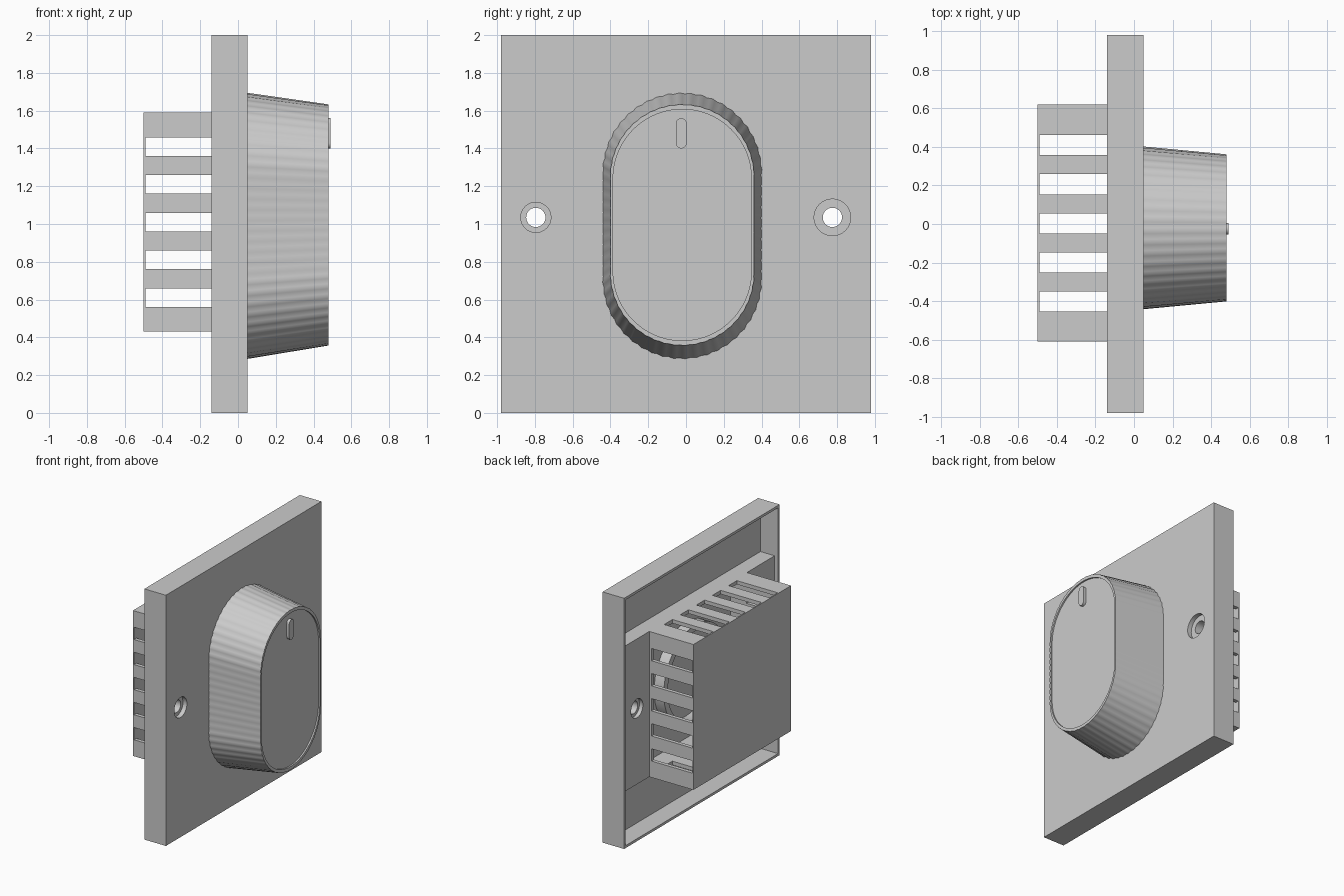
import bpy, bmesh, math

if "Cube" in bpy.data.objects:
    bpy.data.objects.remove(bpy.data.objects["Cube"])


def finish(name, bm):
    bmesh.ops.recalc_face_normals(bm, faces=bm.faces)
    me = bpy.data.meshes.new(name)
    bm.to_mesh(me)
    bm.free()
    ob = bpy.data.objects.new(name, me)
    bpy.context.collection.objects.link(ob)
    return ob


def box(name, x, y, z):
    bm = bmesh.new()
    bmesh.ops.create_cube(bm, size=1)
    for v in bm.verts:
        v.co = [(a[0] + a[1]) / 2 + c * (a[1] - a[0]) for a, c in zip((x, y, z), v.co)]
    return finish(name, bm)


def loft(name, rings):
    """Skin matching closed rings of points and cap both ends."""
    bm = bmesh.new()
    rows = [[bm.verts.new(p) for p in r] for r in rings]
    n = len(rows[0])
    for a, b in zip(rows, rows[1:]):
        for i in range(n):
            bm.faces.new((a[i], a[(i + 1) % n], b[(i + 1) % n], b[i]))
    bm.faces.new(rows[0])
    bm.faces.new(rows[-1])
    return finish(name, bm)


def pill(x, cy, cz, r, half, arc, side, amp=0.0):
    """Upright rounded slot outline at depth x, optionally ribbed."""
    s, pts = half - r, []
    for end, start in ((1, 0), (-1, math.pi)):
        for i in range(arc):
            a = start + math.pi * i / arc
            k = r + amp * math.sin(i * math.pi / 2)
            pts.append((x, cy + k * math.cos(a), cz + end * s + k * math.sin(a)))
        for i in range(side):
            k = r + 0.4 * amp * math.sin(i * math.pi / 2)
            pts.append((x, cy - end * k, cz + end * s * (1 - 2 * i / side)))
    return pts


def rod(name, x0, x1, y, z, r, n=32):
    ring = [(y + r * math.cos(2 * math.pi * i / n), z + r * math.sin(2 * math.pi * i / n)) for i in range(n)]
    return loft(name, [[(x, *p) for p in ring] for x in (x0, x1)])


def cut(target, cutters):
    for c in cutters:
        m = target.modifiers.new("cut", "BOOLEAN")
        m.operation, m.solver, m.object = "DIFFERENCE", "EXACT", c
        bpy.context.view_layer.objects.active = target
        bpy.ops.object.modifier_apply(modifier=m.name)
        bpy.data.objects.remove(c, do_unlink=True)


def smooth(ob, angle=35):
    bpy.ops.object.select_all(action="DESELECT")
    ob.select_set(True)
    bpy.context.view_layer.objects.active = ob
    bpy.ops.object.shade_smooth_by_angle(angle=math.radians(angle))


# Face plate: hollow back with a full-width middle band
plate = box("face_plate", (-.14, .05), (-.98, .98), (0, 2))
cut(plate, [
    box("c", (-.3, -.11), (-.96, .96), (.02, 1.98)),
    box("c", (-.3, .015), (-.96, .96), (1.59, 1.98)),
    box("c", (-.3, .015), (-.96, .96), (.02, .43)),
    box("c", (-.3, .015), (-.58, .59), (.46, 1.56)),
])

# Screw holes, counterbored front and back
for y, r in ((-.795, .08), (.775, .097)):
    cut(plate, [rod("c", -.3, .2, y, 1.035, .051),
                rod("c", .015, .2, y, 1.035, r),
                rod("c", -.3, -.08, y, 1.035, .075)])
smooth(plate)

# Vented rear housing
housing = box("rear_housing", (-.50, -.11), (-.61, .62), (.43, 1.59))
cut(housing, [box("c", (-.49, 0), (-.58, .59), (.46, 1.56))])
for i in range(-2, 3):
    y, z = .003 + .203 * i, 1.01 + .2 * i
    cut(housing, [box("c", (-.49, -.13), (y - .052, y + .052), (.2, 1.8)),
                  box("c", (-.49, -.13), (-.9, .9), (z - .049, z + .049))])

# Round collar inside the housing, behind the knob
collar = rod("knob_collar", -.07, .02, -.02, .99, .40, 48)
cut(collar, [rod("c", -.2, .012, -.02, .99, .35, 48)])
smooth(collar)

# Ribbed tapering knob with a shallow recessed cap
A, S = 88, 40
knob = loft("knob", [
    pill(.04, -.02, .99, .42, .703, A, S, .003),
    pill(.48, -.02, .995, .38, .637, A, S, .0015),
    pill(.48, -.02, .995, .366, .612, A, S),
    pill(.468, -.02, .995, .366, .612, A, S),
])
smooth(knob)

# Raised pointer mark
pointer = loft("pointer", [pill(x, -.025, 1.48, .029, .08, 16, 1) for x in (.46, .49)])
smooth(pointer)
